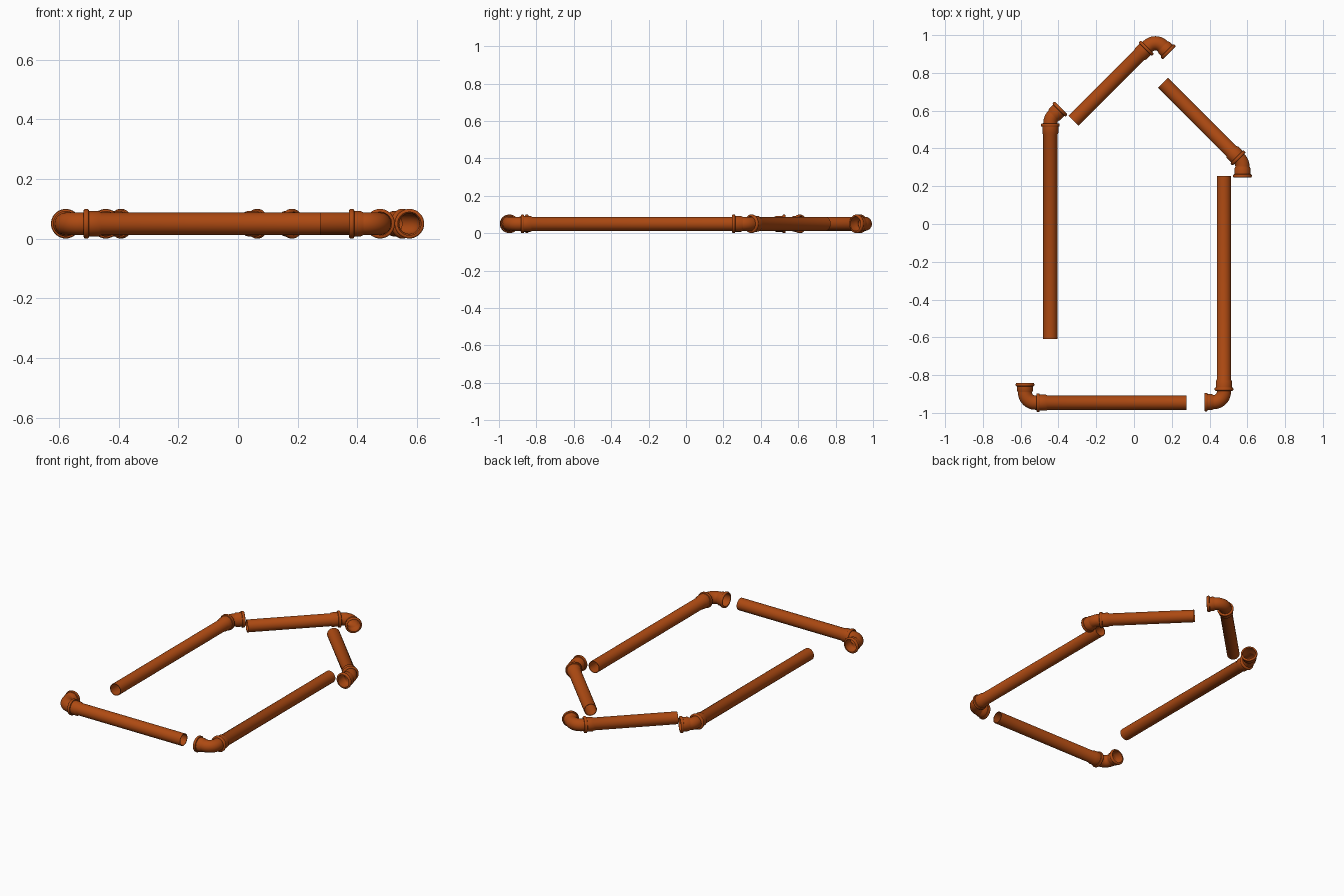
import bpy, bmesh, math
from mathutils import Vector

if "Cube" in bpy.data.objects:
    bpy.data.objects.remove(bpy.data.objects["Cube"])

SEG = 36          # sides of each tube
ZC = 0.05         # height of all pipe axes
R_OUT, R_IN = 0.0375, 0.034
BELL_OUT, BELL_IN, BEAD = 0.0425, 0.0388, 0.0495

clay = bpy.data.materials.new("orange brown plastic")
clay.diffuse_color = (0.42, 0.068, 0.006, 1)
clay.use_nodes = True
clay.node_tree.nodes["Principled BSDF"].inputs["Base Color"].default_value = clay.diffuse_color


def socket(end, length):
    """Outer then inner (distance, radius) stations of a socket with a beaded mouth."""
    outer = [(end - length, R_OUT), (end - length + 0.009, BELL_OUT),
             (end - 0.018, BELL_OUT), (end - 0.0165, 0.0475), (end - 0.013, BEAD),
             (end - 0.005, BEAD), (end - 0.0015, 0.0475), (end, 0.0445)]
    inner = [(end, BELL_IN), (end - length + 0.009, BELL_IN), (end - length, R_IN)]
    return outer, inner


def sweep(name, stations, path):
    """Closed hollow tube: a ring at each station, joined in a loop."""
    bm = bmesh.new()
    rings = []
    for s, r in stations:
        p, d = path(s)
        side = Vector((-d.y, d.x, 0))
        ring = []
        for i in range(SEG):
            a = 2 * math.pi * i / SEG
            ring.append(bm.verts.new(p + side * (r * math.cos(a))
                                     + Vector((0, 0, r * math.sin(a)))))
        rings.append(ring)
    for k in range(len(rings)):
        a, b = rings[k], rings[(k + 1) % len(rings)]
        for i in range(SEG):
            j = (i + 1) % SEG
            bm.faces.new((a[i], a[j], b[j], b[i]))
    bmesh.ops.recalc_face_normals(bm, faces=bm.faces)
    me = bpy.data.meshes.new(name)
    bm.to_mesh(me)
    bm.free()
    me.materials.append(clay)
    ob = bpy.data.objects.new(name, me)
    bpy.context.collection.objects.link(ob)
    bpy.ops.object.select_all(action='DESELECT')
    ob.select_set(True)
    bpy.context.view_layer.objects.active = ob
    bpy.ops.object.shade_smooth_by_angle(angle=math.radians(35))


def make_pipe(name, start, heading, length):
    d = Vector((math.cos(heading), math.sin(heading), 0))
    outer, inner = socket(length, 0.06)
    sweep(name, [(0, R_OUT)] + outer + inner + [(0, R_IN)],
          lambda s: (start + d * s, d))


def make_elbow(name, corner, heading, turn, reach_in, reach_out):
    """Spigot, clockwise bend about the corner, then a socket."""
    R = 0.055
    t = R * math.tan(turn / 2)
    d = Vector((math.cos(heading), math.sin(heading), 0))
    right = Vector((d.y, -d.x, 0))
    arc = R * turn

    def path(s):                     # s = 0 where the bend begins
        a = min(max(s, 0), arc) / R
        p = corner - d * t + d * (R * math.sin(a)) + right * (R * (1 - math.cos(a)))
        e = d * math.cos(a) + right * math.sin(a)
        return p + e * (min(s, 0) + max(s - arc, 0)), e

    spigot = t - reach_in - 0.045
    steps = max(5, round(turn / math.radians(7.5)))
    bend = [arc * i / steps for i in range(steps + 1)]
    outer, inner = socket(arc + reach_out - t, reach_out - t - 0.001)
    sweep(name, [(spigot, R_OUT)] + [(s, R_OUT) for s in bend] + outer + inner
          + [(s, R_IN) for s in reversed(bend)] + [(spigot, R_IN)], path)


# name, plain pipe end, heading (deg), distance to elbow corner, elbow turn (deg)
units = [
    ("left", (-0.443, -0.61), 90, 1.167, 45),
    ("upper_left", (-0.320, 0.546), 45, 0.613, 90),
    ("upper_right", (0.154, 0.747), -45, 0.594, 45),
    ("right", (0.476, 0.253), -90, 1.196, 90),
    ("bottom", (0.277, -0.946), 180, 0.854, 90),
]
for name, (x, y), deg, dist, turn in units:
    start, h = Vector((x, y, ZC)), math.radians(deg)
    corner = start + Vector((math.cos(h), math.sin(h), 0)) * dist
    a, b = (0.06, 0.104) if turn == 90 else (0.024, 0.081)
    make_pipe(name + "_pipe", start, h, dist - a)
    make_elbow(name + "_elbow", corner, h, math.radians(turn), a, b)
